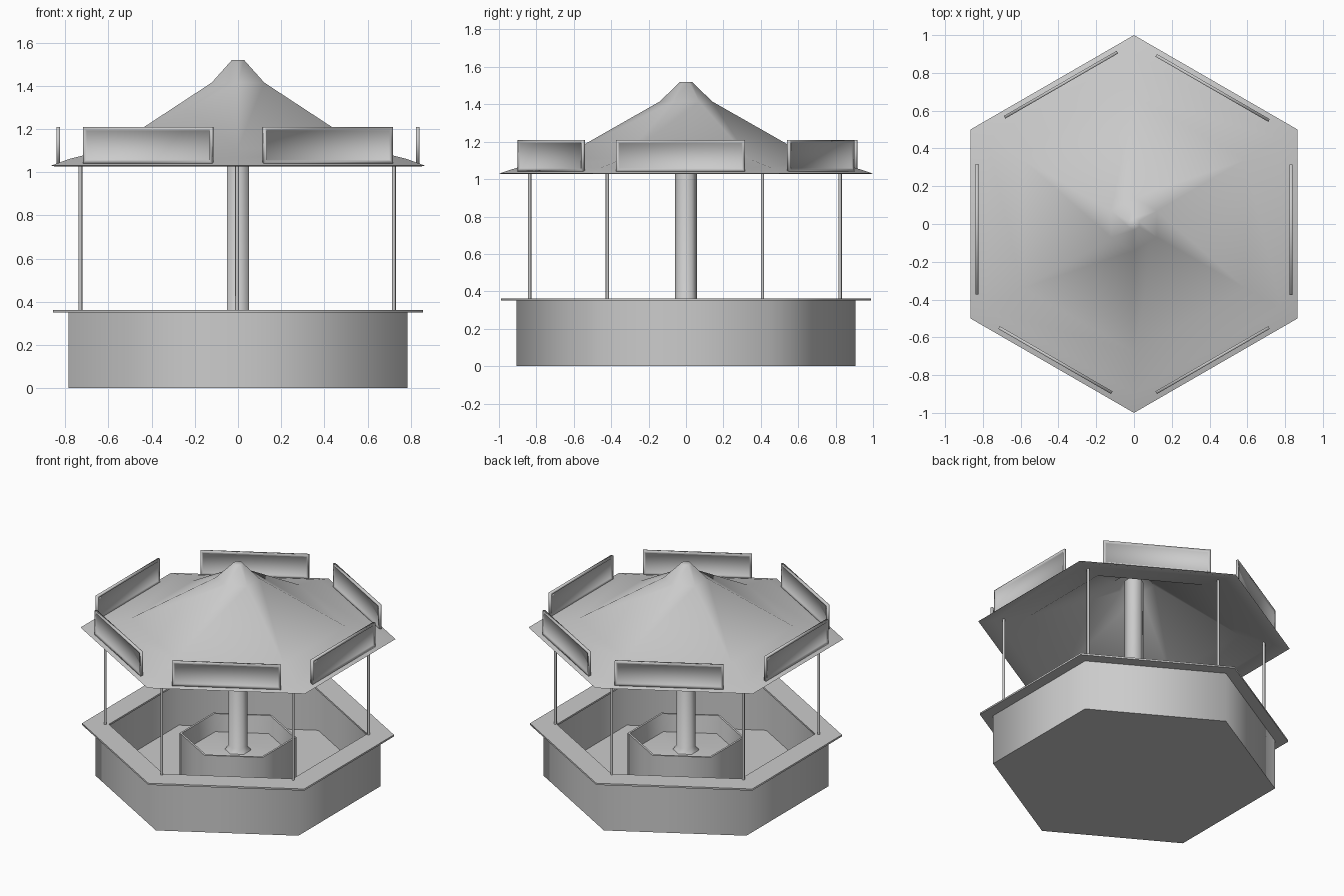
import bpy, bmesh
from math import sin, cos, pi, radians
from mathutils import Matrix, Vector

if "Cube" in bpy.data.objects:
    bpy.data.objects.remove(bpy.data.objects["Cube"])


def finish(bm, name, angle=65):
    bmesh.ops.recalc_face_normals(bm, faces=bm.faces)
    me = bpy.data.meshes.new(name)
    bm.to_mesh(me)
    bm.free()
    ob = bpy.data.objects.new(name, me)
    bpy.context.collection.objects.link(ob)
    bpy.ops.object.select_all(action='DESELECT')
    ob.select_set(True)
    bpy.context.view_layer.objects.active = ob
    bpy.ops.object.shade_smooth_by_angle(angle=radians(angle))
    return ob


def lathe(name, profile, sides=6, closed=False, center=(0, 0)):
    """Revolve (radius, z) points; open profiles get flat end caps."""
    bm = bmesh.new()
    rings = []
    for r, z in profile:
        rings.append([bm.verts.new((center[0] + r * cos(pi / 2 + 2 * pi * i / sides),
                                    center[1] + r * sin(pi / 2 + 2 * pi * i / sides), z))
                      for i in range(sides)])
    pairs = list(zip(rings, rings[1:]))
    if closed:
        pairs.append((rings[-1], rings[0]))
    else:
        bm.faces.new(rings[0])
        bm.faces.new(rings[-1])
    for a, b in pairs:
        for i in range(sides):
            j = (i + 1) % sides
            bm.faces.new((a[i], a[j], b[j], b[i]))
    return finish(bm, name)


# Base tub: outer wall, inner wall and floor
lathe("base_tub", [(0.905, 0), (0.905, 0.352), (0.885, 0.352), (0.885, 0.015)])

# Counter ledge around the top of the tub
lathe("counter_ledge", [(0.99, 0.35), (0.99, 0.362), (0.82, 0.362), (0.82, 0.35)], closed=True)

# Inner hexagonal bin around the pole
lathe("inner_bin", [(0.37, 0.01), (0.37, 0.32), (0.355, 0.32), (0.34, 0.20), (0.10, 0.22)])

# Central column with a flared foot
lathe("center_column", [(0.10, 0.2), (0.06, 0.25), (0.06, 1.42)])

# Roof shell with a shallow eave and a small peak
lathe("roof", [(1.0, 1.03), (0.9, 1.062), (0.68, 1.108), (0.14, 1.415), (0.032, 1.52),
               (0.001, 1.52), (0.001, 1.505), (0.03, 1.505), (0.13, 1.405),
               (0.675, 1.097), (0.895, 1.05), (0.98, 1.027)], closed=True)

# Corner posts, set a touch towards the front left
for i in range(6):
    a = pi / 2 + i * pi / 3
    lathe(f"corner_post_{i + 1}", [(0.009, 0.355), (0.009, 1.07)], sides=8,
          center=(0.838 * cos(a) - 0.004, 0.83 * sin(a) - 0.006))

# Framed sign boards on each roof edge (some sit slightly off centre)
shift = [-0.03, 0, -0.034, 0.027, 0, 0]
for i in range(6):
    bm = bmesh.new()
    bmesh.ops.create_cube(bm, size=1, matrix=Matrix.Diagonal((0.016, 0.69, 0.17, 1)))
    bm.normal_update()
    sides = [f for f in bm.faces if abs(f.normal.x) > 0.9]
    # raised frame, bevelled step, recessed panel
    bmesh.ops.inset_individual(bm, faces=sides, thickness=0.02)
    bmesh.ops.inset_individual(bm, faces=sides, thickness=0.005)
    for f in sides:
        for v in f.verts:
            v.co.x *= 0.2
    place = (Matrix.Rotation(i * pi / 3, 4, 'Z')
             @ Matrix.Translation(Vector((0.832, shift[i], 1.125))))
    bmesh.ops.transform(bm, matrix=place, verts=bm.verts)
    finish(bm, f"sign_board_{i + 1}", 180)
